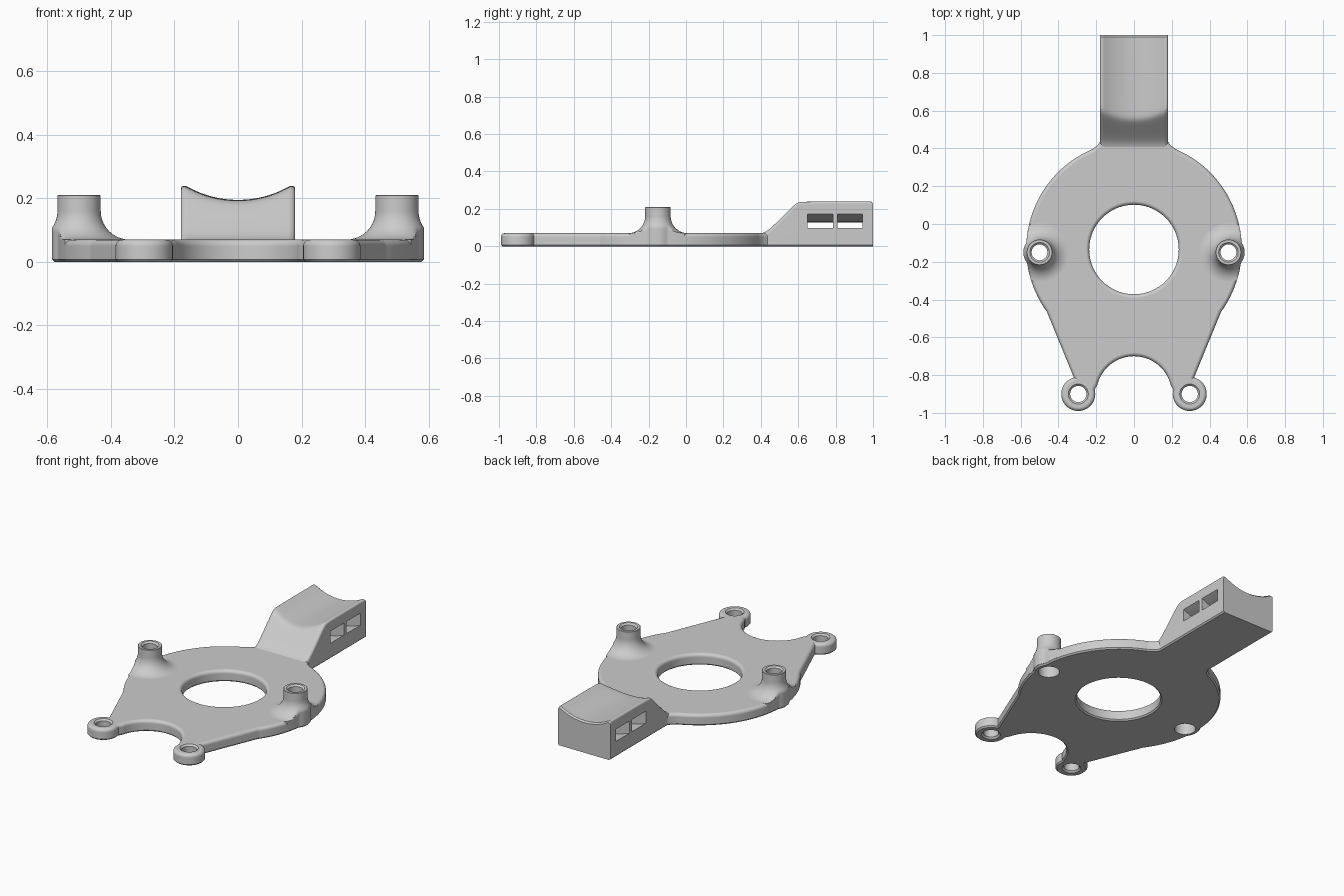
import bpy, bmesh
from math import sin, cos, pi, radians, sqrt, hypot

if "Cube" in bpy.data.objects:
    bpy.data.objects.remove(bpy.data.objects["Cube"])

THICK = 0.07
DISC_Y, DISC_R = -0.13, 0.57
POST, EAR_R = (0.5, -0.15), 0.085
FOOT, FOOT_R = (0.295, -0.9), 0.09

grey = bpy.data.materials.new("plain grey")
grey.use_nodes = True
grey.diffuse_color = (0.6, 0.6, 0.6, 1)
grey.node_tree.nodes["Principled BSDF"].inputs["Base Color"].default_value = (0.6, 0.6, 0.6, 1)


def finish(name, bm):
    bmesh.ops.remove_doubles(bm, verts=bm.verts, dist=1e-5)
    bmesh.ops.recalc_face_normals(bm, faces=bm.faces)
    mesh = bpy.data.meshes.new(name)
    bm.to_mesh(mesh)
    bm.free()
    mesh.materials.append(grey)
    obj = bpy.data.objects.new(name, mesh)
    bpy.context.collection.objects.link(obj)
    return obj


def loft(name, rings, wrap=False):
    """Skin a list of closed rings; cap the ends unless wrapped."""
    bm = bmesh.new()
    rows = [[bm.verts.new(p) for p in ring] for ring in rings]
    n = len(rows[0])
    for a, b in zip(rows, rows[1:]):
        for i in range(n):
            j = (i + 1) % n
            bm.faces.new((a[i], a[j], b[j], b[i]))
    bm.faces.new(rows[0])
    bm.faces.new(rows[-1])
    return finish(name, bm)


def lathe(name, centre, profile, limit=None, n=64):
    """Turn (radius, z) points about a vertical axis."""
    rings = []
    for r, z in profile:
        ring = []
        for i in range(n):
            a = 2 * pi * i / n
            q = min(r, limit(a)) if limit else r
            ring.append((centre[0] + q * cos(a), centre[1] + q * sin(a), z))
        rings.append(ring)
    return loft(name, rings)


def combine(target, tool, operation):
    mod = target.modifiers.new("combine", 'BOOLEAN')
    mod.operation, mod.object, mod.solver = operation, tool, 'EXACT'
    bpy.context.view_layer.objects.active = target
    bpy.ops.object.modifier_apply(modifier=mod.name)
    bpy.data.objects.remove(tool)


def arc(cx, cy, r, start, end, n):
    return [(cx + r * cos(radians(start + (end - start) * i / n)),
             cy + r * sin(radians(start + (end - start) * i / n))) for i in range(n + 1)]


def rim(angle):
    """Point on the round body, bulging out around the post."""
    dx, dy = POST[0], POST[1] - DISC_Y
    along = dx * cos(angle) + dy * sin(angle)
    off = dx * sin(angle) - dy * cos(angle)
    r = DISC_R
    if abs(off) < EAR_R:
        r = max(r, along + sqrt(EAR_R ** 2 - off ** 2))
    return r * cos(angle), DISC_Y + r * sin(angle)


# Plate outline: scooped front edge, foot, tapered side, round body, neck
half = arc(0, -0.9, 0.2, 90, 14, 20)
half += arc(*FOOT, FOOT_R, 165, 435, 36)
half += [rim(radians(-36 + 103 * i / 80)) for i in range(81)]
half += [(0.195, 0.415), (0.178, 0.44), (0.17, 0.5)]
outline = half + [(-x, y) for x, y in reversed(half[1:])]
plate = loft("mounting_plate", [[(x, y, z) for x, y in outline] for z in (0, THICK)])
combine(plate, lathe("bore", (0, -0.135), [(0.237, -0.1), (0.237, 0.2)], n=96), 'DIFFERENCE')

# Round the top rim and chamfer the bottom rim
bm = bmesh.new()
bm.from_mesh(plate.data)
for level, width, steps in ((THICK, 0.02, 5), (0, 0.008, 1)):
    edges = [e for e in bm.edges if all(abs(v.co.z - level) < 1e-4 for v in e.verts)
             and e.calc_face_angle(0) > 0.8]
    bmesh.ops.bevel(bm, geom=edges, offset=width, segments=steps, profile=0.5,
                    affect='EDGES', clamp_overlap=False)
bm.to_mesh(plate.data)
bm.free()


# Raised arm with a saddle-shaped top and a smooth ramp
ARM_W, ROUND, SADDLE_Z, SADDLE_R = 0.18, 0.022, 0.52, 0.325


def arm_top(x, y):
    saddle = SADDLE_Z - sqrt(SADDLE_R ** 2 - x * x)
    ramp, base = 1.05 * y - 0.385, 0.06
    low = (ramp + base + sqrt((ramp - base) ** 2 + 0.0012)) / 2
    z = (low + saddle - sqrt((low - saddle) ** 2 + 0.0003)) / 2
    over = max(0, abs(x) - (ARM_W - ROUND))
    return z - ROUND + sqrt(max(0, ROUND ** 2 - over ** 2))


inner = ARM_W - ROUND
corner = [inner + ROUND * sin(pi / 2 * i / 6) for i in range(7)]
xs = [-x for x in reversed(corner)] + [inner * i / 12 for i in range(-11, 12)] + corner
stations = [0.34 + 0.01 * i for i in range(36)] + [0.8, 0.9, 0.99, 1.0]
rings = []
for y in stations:
    drop = 0.008 if y == 1.0 else 0
    ring = [(x, y, arm_top(x, y) - drop) for x in xs]
    ring += [(ARM_W, y, 0.008), (ARM_W - 0.008, y, 0), (0.008 - ARM_W, y, 0), (-ARM_W, y, 0.008)]
    rings.append(ring)
arm = loft("raised_arm", rings)

# Two curved strap slots through the arm
for y0, y1 in ((0.65, 0.785), (0.81, 0.945)):
    section = arc(0, SADDLE_Z, 0.392, -125, -55, 32) + arc(0, SADDLE_Z, 0.46, -55, -125, 32)
    combine(arm, loft("slot", [[(x, y, z) for x, z in section] for y in (y0, y1)]), 'DIFFERENCE')
combine(plate, arm, 'UNION')


# Posts with flared feet that stop at the plate edge
def flare_limit(side):
    def limit(a):
        r = EAR_R + 0.001
        while r < 0.2 and hypot(POST[0] + r * cos(a) * side, POST[1] - DISC_Y + r * sin(a)) < DISC_R:
            r += 0.001
        return r
    return limit


flare = [(0.158 - 0.09 * cos(pi / 2 * i / 10), 0.16 - 0.09 * sin(pi / 2 * i / 10)) for i in range(11)]
post_profile = [(0.066, 0.21), (0.068, 0.208)] + flare + [(0.158, 0.01)]
for side in (1, -1):
    place = (side * POST[0], POST[1])
    combine(plate, lathe("post", place, post_profile, flare_limit(side)), 'UNION')
    combine(plate, lathe("post_hole", place, [(0.06, -0.1), (0.06, 0.1), (0.042, 0.1),
                                              (0.042, 0.2), (0.054, 0.212)]), 'DIFFERENCE')
    combine(plate, lathe("foot_hole", (side * FOOT[0], FOOT[1]),
                         [(0.055, -0.002), (0.043, 0.01), (0.043, 0.06), (0.055, 0.072)]), 'DIFFERENCE')

# Smooth shading with crisp flats
bpy.ops.object.select_all(action='DESELECT')
plate.select_set(True)
bpy.context.view_layer.objects.active = plate
bpy.ops.object.shade_smooth_by_angle(angle=radians(32))
weighted = plate.modifiers.new("even shading", 'WEIGHTED_NORMAL')
weighted.keep_sharp = True
